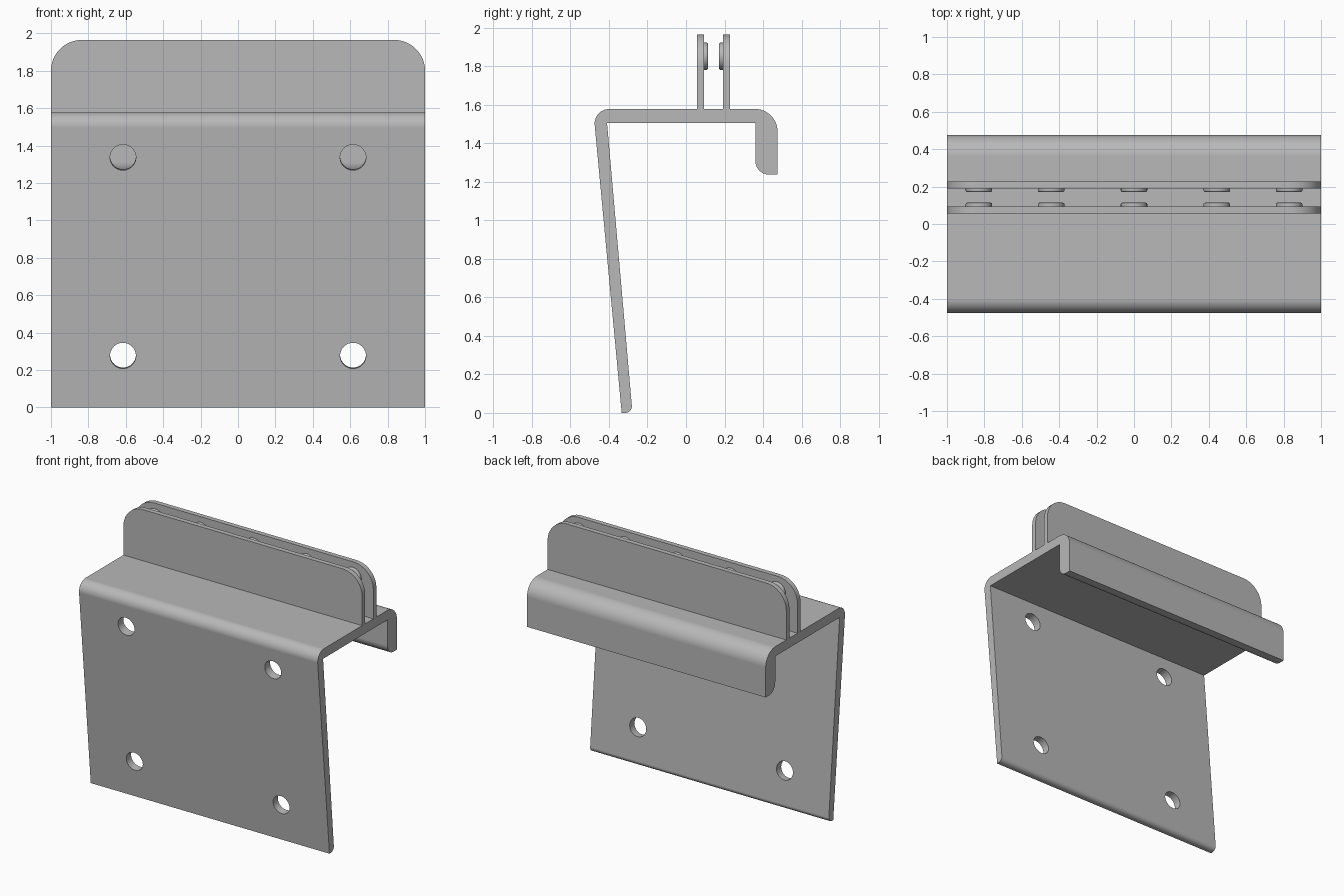
import bpy, bmesh, math
from mathutils import Vector, Matrix

cube = bpy.data.objects.get("Cube")
if cube:
    bpy.data.objects.remove(cube, do_unlink=True)

grey = bpy.data.materials.new("matte grey")
grey.use_nodes = True
colour = (0.48, 0.48, 0.48, 1)
grey.diffuse_color = colour
grey.node_tree.nodes["Principled BSDF"].inputs["Base Color"].default_value = colour


def rounded(corners, steps=12):
    """Outline of a polygon given as (u, v, radius) with true arc corners."""
    out = []
    for i, (u, v, r) in enumerate(corners):
        p = Vector((u, v))
        if not r:
            out.append(p)
            continue
        a = (Vector(corners[i - 1][:2]) - p).normalized()
        b = (Vector(corners[(i + 1) % len(corners)][:2]) - p).normalized()
        half = a.angle(b) / 2
        centre = p + (a + b).normalized() * r / math.sin(half)
        start = p + a * r / math.tan(half) - centre
        end = p + b * r / math.tan(half) - centre
        sweep = start.angle(end)
        for k in range(steps + 1):
            t = k / steps
            out.append(centre + (start * math.sin((1 - t) * sweep)
                                 + end * math.sin(t * sweep)) / math.sin(sweep))
    return out


def make_object(name, bm):
    bmesh.ops.recalc_face_normals(bm, faces=bm.faces)
    mesh = bpy.data.meshes.new(name)
    bm.to_mesh(mesh)
    bm.free()
    mesh.materials.append(grey)
    ob = bpy.data.objects.new(name, mesh)
    bpy.context.collection.objects.link(ob)
    return ob


def extrude(name, points, direction):
    bm = bmesh.new()
    face = bm.faces.new([bm.verts.new(p) for p in points])
    new = bmesh.ops.extrude_face_region(bm, geom=[face])["geom"]
    bmesh.ops.translate(bm, vec=direction,
                        verts=[g for g in new if isinstance(g, bmesh.types.BMVert)])
    return make_object(name, bm)


def activate(ob):
    bpy.ops.object.select_all(action='DESELECT')
    ob.select_set(True)
    bpy.context.view_layer.objects.active = ob


def smooth(ob):
    activate(ob)
    bpy.ops.object.shade_smooth_by_angle(angle=math.radians(30))
    ob.modifiers.new("even shading", 'WEIGHTED_NORMAL').keep_sharp = True


# Bent bracket: sloping front panel, flat top and rear hook
section = rounded([(-0.334, 0, 0), (-0.482, 1.578, 0.075), (0.475, 1.578, 0.115),
                   (0.475, 1.237, 0), (0.36, 1.237, 0.073), (0.36, 1.505, 0),
                   (-0.41, 1.505, 0), (-0.278, 0, 0.035)])
bracket = extrude("bracket", [(-1, p.x, p.y) for p in section], (2, 0, 0))

# Four screw holes drilled square to the sloping panel
slope = math.atan2(0.148, 1.578)
bm = bmesh.new()
for x in (-0.615, 0.615):
    for z in (0.277, 1.337):
        place = (Matrix.Translation((x, -0.334 - z * math.tan(slope), z))
                 @ Matrix.Rotation(math.pi / 2 + slope, 4, 'X'))
        bmesh.ops.create_cone(bm, cap_ends=True, segments=48, radius1=0.069,
                              radius2=0.069, depth=0.3, matrix=place)
cutter = make_object("hole_cutter", bm)
cutter.hide_render = True
cut = bracket.modifiers.new("holes", 'BOOLEAN')
cut.operation, cut.solver, cut.object = 'DIFFERENCE', 'EXACT', cutter
activate(bracket)
bpy.ops.object.modifier_apply(modifier=cut.name)
bpy.data.objects.remove(cutter, do_unlink=True)
smooth(bracket)

# Pair of upright plates with rounded top corners
outline = rounded([(-1, 1.578, 0), (-1, 1.965, 0.165), (1, 1.965, 0.165), (1, 1.578, 0)])
for name, y in (("front_plate", 0.057), ("rear_plate", 0.191)):
    smooth(extrude(name, [(p.x, y, p.y) for p in outline], (0, 0.037, 0)))

# Round pads on the facing sides of the plates
for name, y, side in (("front_pad", 0.094, 1), ("rear_pad", 0.191, -1)):
    for x in (-0.829, -0.443, 0, 0.443, 0.829):
        bm = bmesh.new()
        bmesh.ops.create_cone(bm, cap_ends=True, segments=48, radius1=0.071,
                              radius2=0.071, depth=0.02,
                              matrix=Matrix.Translation((x, y + side * 0.01, 1.852))
                              @ Matrix.Rotation(-side * math.pi / 2, 4, 'X'))
        rim = [e for e in bm.edges
               if all((v.co.y - y) * side > 0.01 for v in e.verts)]
        bmesh.ops.bevel(bm, geom=rim, offset=0.009, segments=4, profile=0.5,
                        affect='EDGES')
        smooth(make_object(name, bm))
